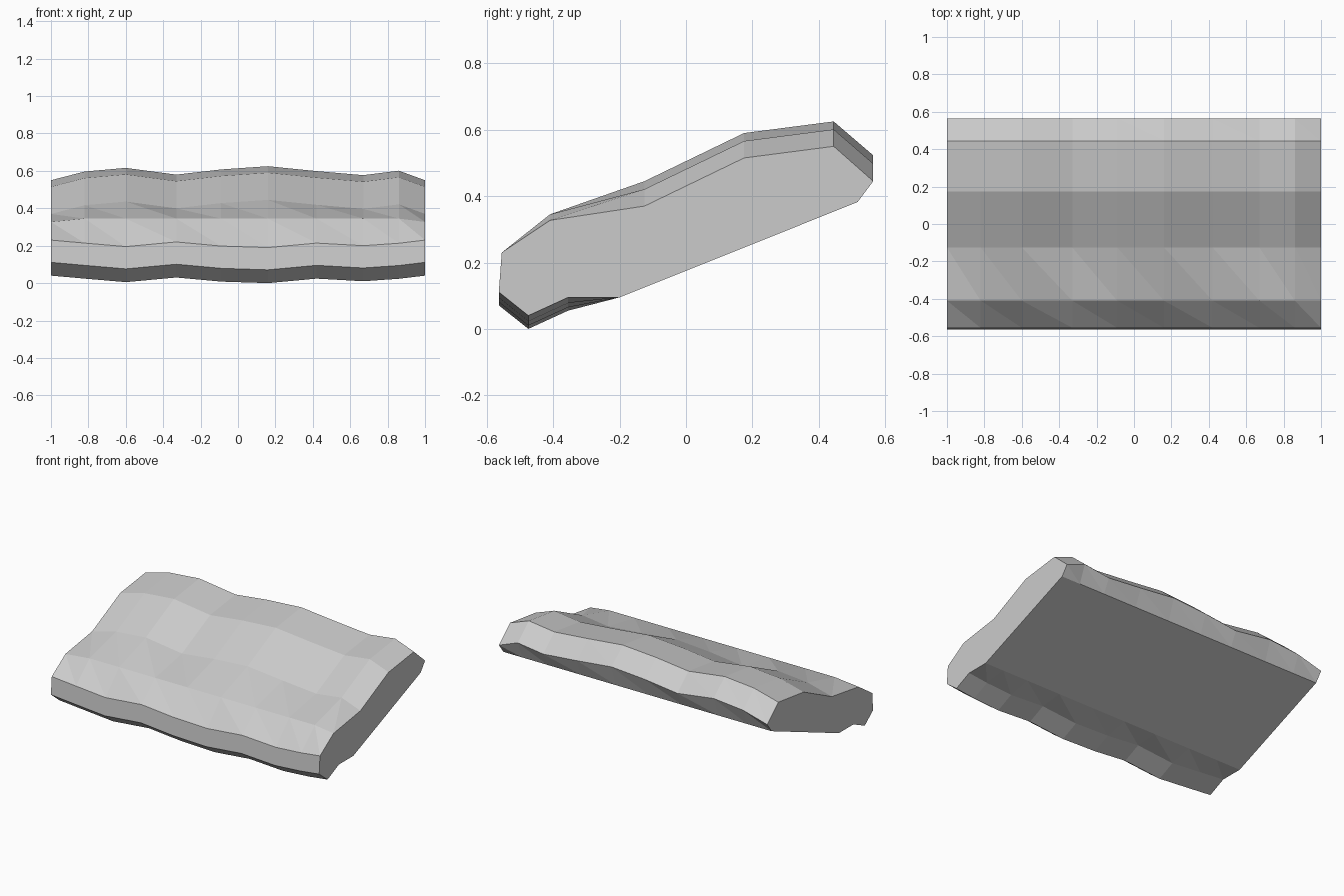
import bpy, bmesh

if "Cube" in bpy.data.objects:
    bpy.data.objects.remove(bpy.data.objects["Cube"])

# Stations along x: (x, upper wave, lower wave, shoulder wave)
stations = [(-1, 0, 0, 0), (-.82, .62, .4, 1), (-.6, .88, .87, 1), (-.33, .4, .25, 1),
            (-.09, .77, .8, 1), (.16, 1, 1, 1), (.42, .65, .4, 1), (.67, .36, .75, 1),
            (.86, .68, .42, 1), (1, 0, 0, 0)]

# Slab profile at the ends: (y, z, wave amount, which wave)
profile = [(-.475, .045, -.04, 2), (-.564, .116, -.04, 2), (-.555, .235, -.04, 2),
           (-.41, .332, .018, 3), (-.125, .375, .075, 1), (.175, .52, .075, 1),
           (.445, .555, .075, 1), (.564, .45, .078, 1), (.517, .387, 0, 1),
           (-.2, .1, 0, 1), (-.355, .1, -.04, 2)]

bm = bmesh.new()
rings = [[bm.verts.new((s[0], y, z + amount * s[wave])) for y, z, amount, wave in profile]
         for s in stations]

# Skin between neighbouring stations, split along one consistent diagonal
n = len(profile)
for a, b in zip(rings, rings[1:]):
    for j in range(n):
        k = (j + 1) % n
        bm.faces.new((a[j], a[k], b[j]))
        bm.faces.new((a[k], b[k], b[j]))

# Flat end caps
bm.faces.new(rings[0])
bm.faces.new(rings[-1])
bmesh.ops.recalc_face_normals(bm, faces=bm.faces)

low = min(v.co.z for v in bm.verts)
bmesh.ops.translate(bm, vec=(0, 0, -low), verts=bm.verts)
mesh = bpy.data.meshes.new("wavy_slab")
bm.to_mesh(mesh)
bm.free()
slab = bpy.data.objects.new("wavy_slab", mesh)
bpy.context.collection.objects.link(slab)
